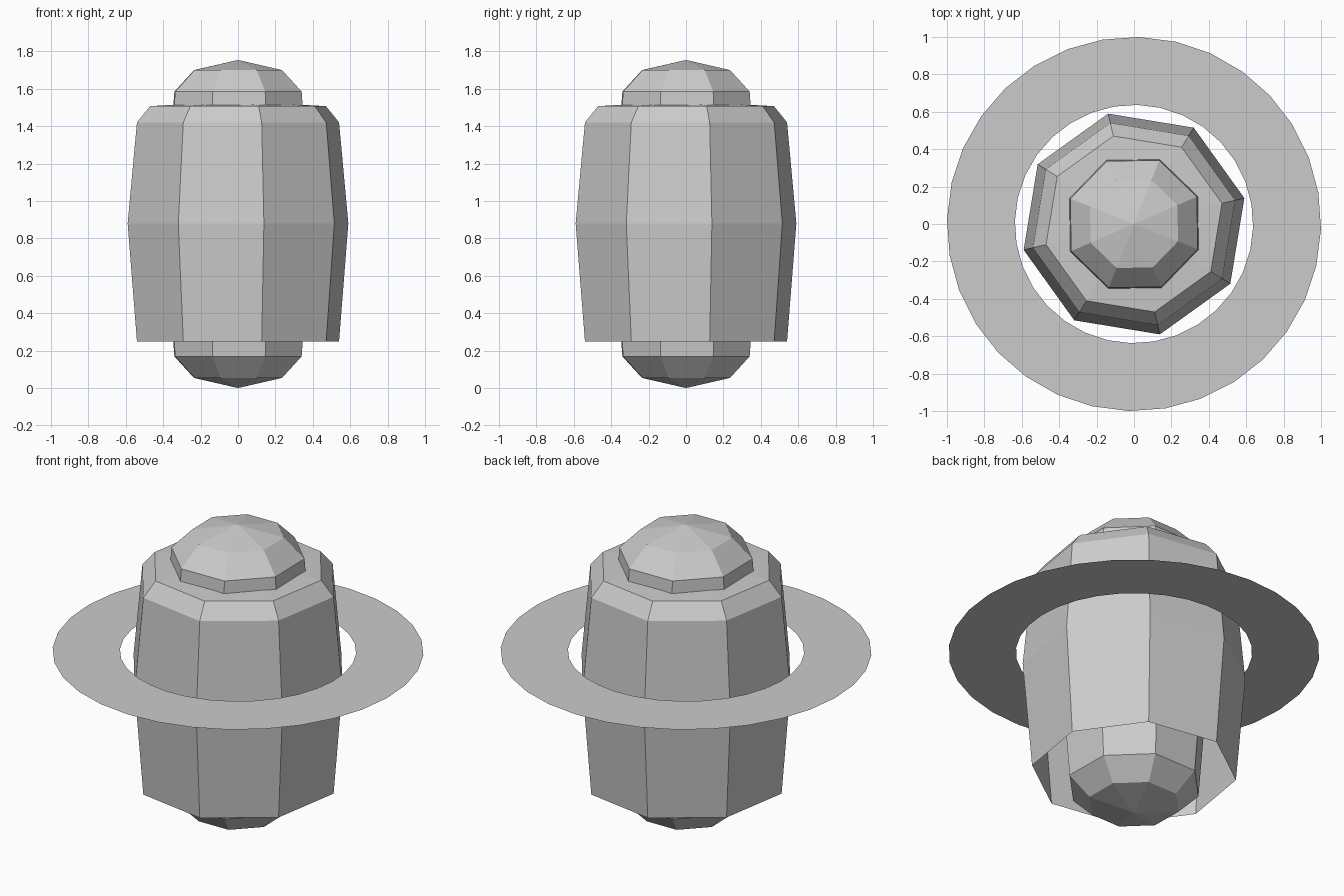
import bpy, bmesh
from math import sin, cos, radians, tau

default = bpy.data.objects.get("Cube")
if default:
    bpy.data.objects.remove(default, do_unlink=True)

# One plain grey for everything
grey = bpy.data.materials.new("plain_grey")
grey.use_nodes = True
colour = (0.6, 0.6, 0.6, 1)
grey.diffuse_color = colour
grey.node_tree.nodes["Principled BSDF"].inputs["Base Color"].default_value = colour


def lathe(name, profile, sides, turn):
    """Spin (radius, height) points, listed bottom to top; radius 0 makes a tip."""
    bm = bmesh.new()
    rings = []
    for r, z in profile:
        count = sides if r else 1
        angles = [radians(turn) + tau * i / sides for i in range(count)]
        rings.append([bm.verts.new((r * cos(a), r * sin(a), z)) for a in angles])
    for low, high in zip(rings, rings[1:]):
        for i in range(sides):
            j = (i + 1) % sides
            corners = [low[i % len(low)], low[j % len(low)],
                       high[j % len(high)], high[i % len(high)]]
            bm.faces.new(list(dict.fromkeys(corners)))
    mesh = bpy.data.meshes.new(name)
    bm.to_mesh(mesh)
    bm.free()
    mesh.materials.append(grey)
    obj = bpy.data.objects.new(name, mesh)
    bpy.context.collection.objects.link(obj)
    return obj


# Inner capsule, with domed ends showing above and below the shell
MID = 0.877
half = [(0.42, 0), (0.366, 0.708), (0.253, 0.823), (0, 0.877)]
core = [(r, MID - h) for r, h in reversed(half)] + [(r, MID + h) for r, h in half[1:]]
lathe("inner_core", core, 8, 23.4)

# Outer shell, open underneath with a chamfered, nearly flat top
lathe("outer_shell", [(0.555, 0.25), (0.606, 0.88), (0.555, 1.42),
                      (0.483, 1.507), (0, 1.535)], 8, 13.2)

# Thin flat ring floating round the shell
lathe("flat_ring", [(1.0, 1.0), (0.637, 1.0)], 32, -1.6)
